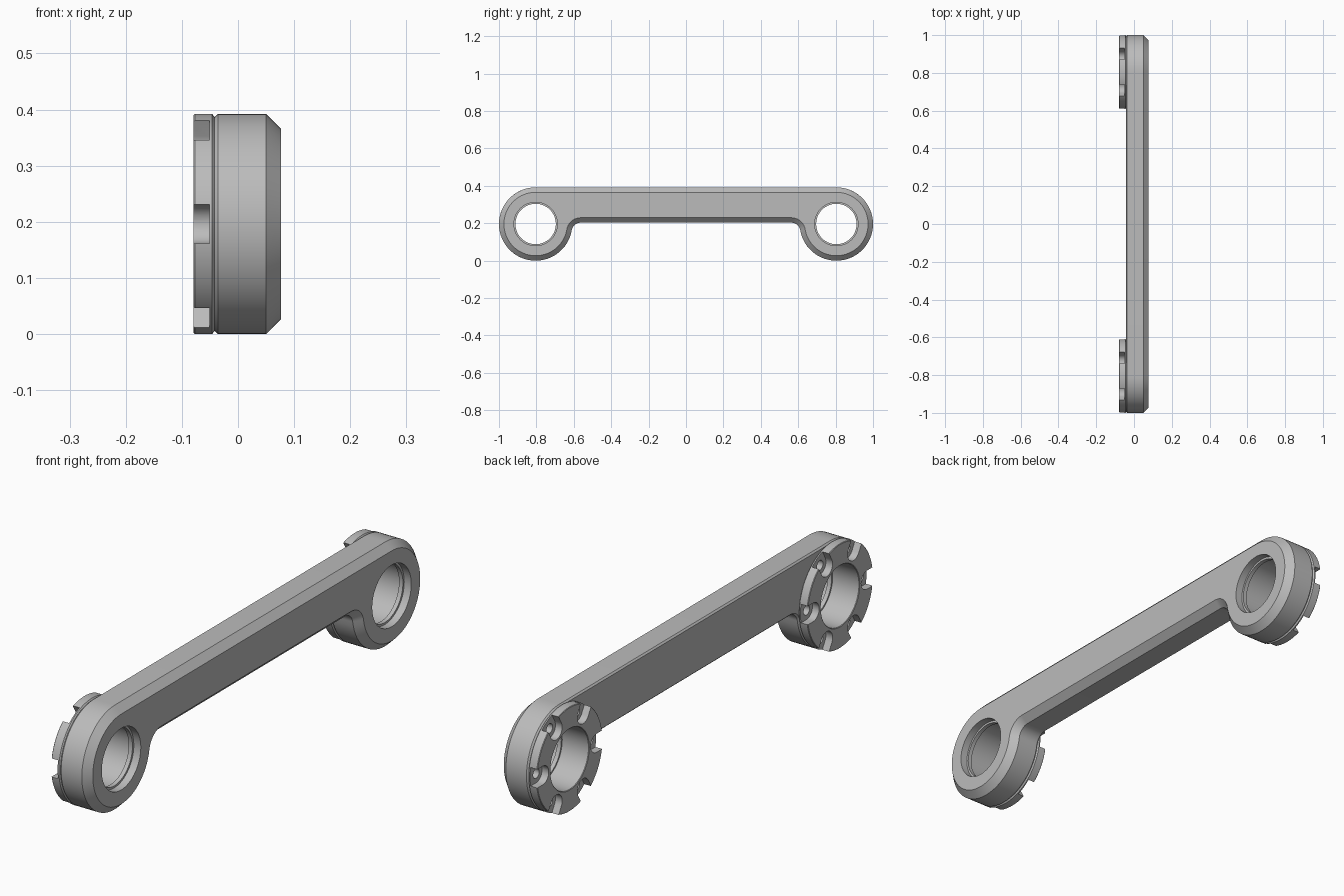
import bpy, bmesh, math
from math import pi, sin, cos, sqrt, atan2

cube = bpy.data.objects.get("Cube")
if cube:
    bpy.data.objects.remove(cube)

R = 0.196          # end radius, also height of the bore axis
YC = 1 - R         # bore axis distance from the middle
BAR_Z = 0.203      # underside of the bar
FILLET_Y = 0.564   # where the underside meets the fillet
SEG = 96
BACK, FRONT = -0.042, 0.077

grey = bpy.data.materials.new("machined grey")
grey.use_nodes = True
grey.diffuse_color = (0.5, 0.5, 0.5, 1)
grey.node_tree.nodes["Principled BSDF"].inputs["Base Color"].default_value = (0.5, 0.5, 0.5, 1)


def make(name, bm):
    bmesh.ops.recalc_face_normals(bm, faces=bm.faces)
    me = bpy.data.meshes.new(name)
    bm.to_mesh(me)
    bm.free()
    me.materials.append(grey)
    ob = bpy.data.objects.new(name, me)
    bpy.context.collection.objects.link(ob)
    return ob


def loft(bm, loops, closed=False):
    """Skin a list of equal point loops; cap the ends unless closed."""
    rings = [[bm.verts.new(p) for p in loop] for loop in loops]
    pairs = list(zip(rings, rings[1:])) + ([(rings[-1], rings[0])] if closed else [])
    for a, b in pairs:
        for i in range(len(a)):
            j = (i + 1) % len(a)
            bm.faces.new((a[i], a[j], b[j], b[i]))
    if not closed:
        bm.faces.new(rings[0])
        bm.faces.new(rings[-1])


def turned(name, profile, y, z, closed=False, seg=SEG):
    """Turn an (x, radius) profile about an axis along x."""
    bm = bmesh.new()
    loft(bm, [[(x, y + r * cos(2 * pi * i / seg), z + r * sin(2 * pi * i / seg))
               for i in range(seg)] for x, r in profile], closed)
    return make(name, bm)


def cut(target, cutter):
    mod = target.modifiers.new("cut", "BOOLEAN")
    mod.operation = "DIFFERENCE"
    mod.solver = "EXACT"
    mod.object = cutter
    bpy.context.view_layer.objects.active = target
    bpy.ops.object.modifier_apply(modifier=mod.name)


def outline(x, d):
    """Link outline inset by d, as a loop at depth x."""
    k = BAR_Z - R
    rf = ((YC - FILLET_Y) ** 2 + k * k - R * R) / (2 * (R + k))
    fz = BAR_Z - rf
    t = atan2(fz - R, FILLET_Y - YC)          # direction from bore to fillet centre
    if t < 0:
        t += 2 * pi
    half = []
    for i in range(49):                        # end arc, from the top round to the fillet
        a = pi / 2 + (t - 2 * pi - pi / 2) * i / 48
        half.append((YC + (R - d) * cos(a), R + (R - d) * sin(a)))
    for i in range(1, 17):                     # concave fillet up to the underside
        a = (t - pi) + (pi / 2 - (t - pi)) * i / 16
        half.append((FILLET_Y + (rf + d) * cos(a), fz + (rf + d) * sin(a)))
    pts = half + [(-y, z) for y, z in reversed(half)]
    return [(x, y, z) for y, z in pts]


def slot(name, y, z, angle):
    """Round-ended notch that opens through the flange rim."""
    r, inner = 0.035, 0.16
    shape = [(inner + r * cos(a), r * sin(a))
             for a in (pi / 2 + pi * i / 16 for i in range(17))]
    shape += [(0.25, -r), (0.25, r)]
    c, s = cos(angle), sin(angle)
    bm = bmesh.new()
    loft(bm, [[(x, y + u * c - v * s, z + u * s + v * c) for u, v in shape]
              for x in (-0.1, -0.051)])
    return make(name, bm)


# Link body: small bevel on the back edge, wide chamfer on the front
bm = bmesh.new()
loft(bm, [outline(BACK, 0.006), outline(BACK + 0.006, 0),
          outline(0.05, 0), outline(FRONT, 0.0265)])
body = make("link_body", bm)
parts, cutters = [body], []

for side, label in ((-1, "front"), (1, "back")):
    y = side * YC
    # Stepped bore with an inner lip
    bore = turned("bore_cutter", [(-0.1, 0.114), (0.032, 0.114), (0.032, 0.108),
                                  (0.048, 0.108), (0.048, 0.116), (0.1, 0.116)], y, R)
    cut(body, bore)
    cutters.append(bore)

    # Notched coupling flange
    flange = turned(label + "_flange", [(-0.079, 0.116), (-0.079, 0.194), (-0.077, R),
                                        (-0.046, R), (BACK, 0.191), (BACK, 0.114),
                                        (-0.077, 0.114)], y, R, closed=True)
    for n in range(6):
        a = n * pi / 3
        notch = slot("notch_cutter", y, R, a)
        screw = turned("screw_cutter", [(-0.1, 0.018), (-0.02, 0.018)],
                       y + 0.16 * cos(a), R + 0.16 * sin(a), seg=24)
        cut(flange, notch)
        cut(flange, screw)
        cut(body, screw)
        cutters += [notch, screw]
    parts.append(flange)

for ob in cutters:
    bpy.data.objects.remove(ob)

# Smooth the turned surfaces, keep machined edges crisp
for ob in parts:
    bpy.ops.object.select_all(action="DESELECT")
    ob.select_set(True)
    bpy.context.view_layer.objects.active = ob
    bpy.ops.object.shade_smooth_by_angle(angle=math.radians(25))
